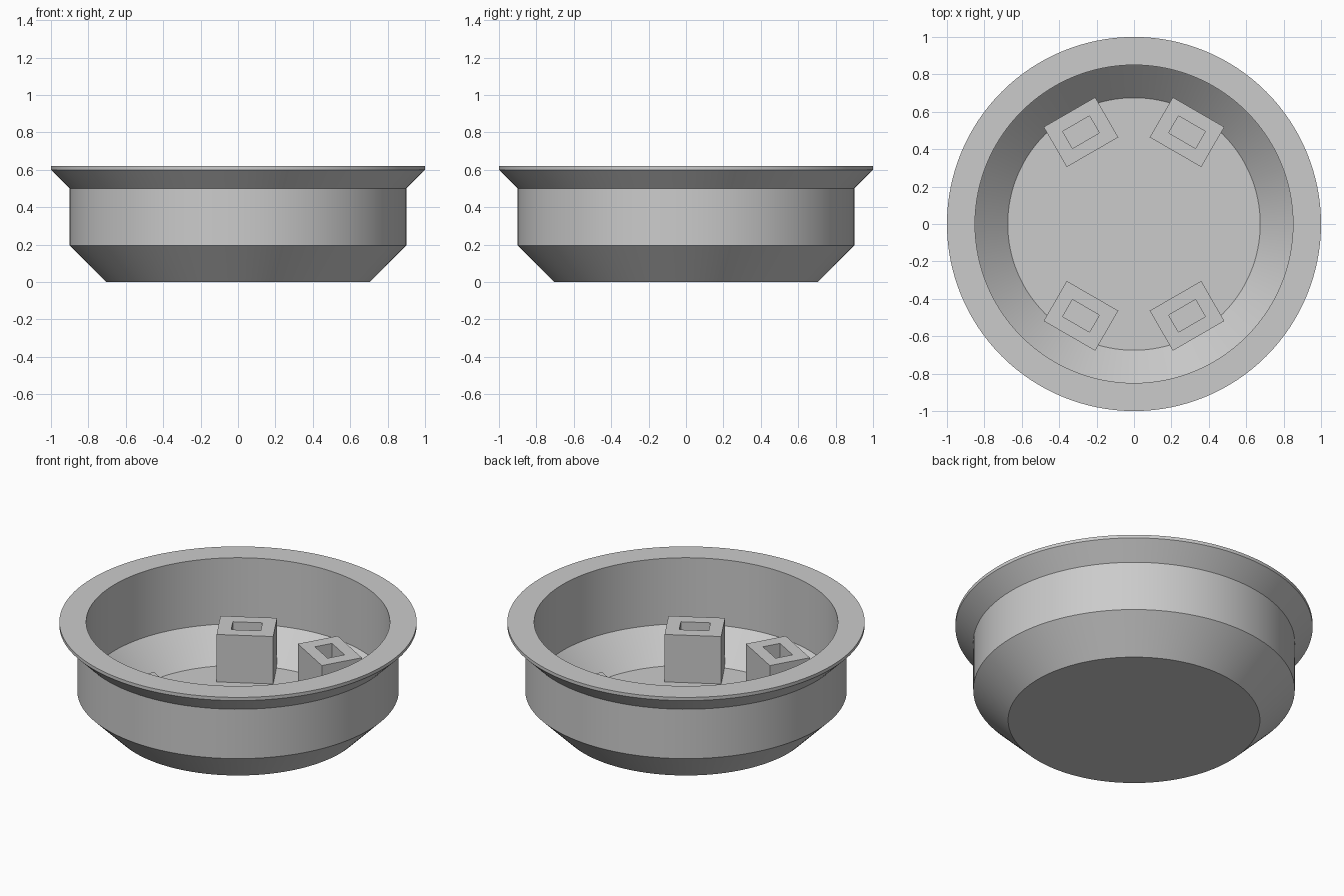
import bpy, bmesh, math
from mathutils import Matrix, Vector

old = bpy.data.objects.get("Cube")
if old:
    bpy.data.objects.remove(old, do_unlink=True)

# Single grey material
grey = bpy.data.materials.new("light_grey")
grey.use_nodes = True
colour = (0.6, 0.6, 0.6, 1)
grey.diffuse_color = colour
grey.node_tree.nodes["Principled BSDF"].inputs["Base Color"].default_value = colour


def add_object(name, bm):
    mesh = bpy.data.meshes.new(name)
    bmesh.ops.recalc_face_normals(bm, faces=bm.faces)
    bm.to_mesh(mesh)
    bm.free()
    mesh.materials.append(grey)
    obj = bpy.data.objects.new(name, mesh)
    bpy.context.collection.objects.link(obj)
    return obj


def revolve(name, profile, steps):
    """Turn a radius/height profile round z; its open ends become flat discs."""
    bm = bmesh.new()
    rings = []
    for r, z in profile:
        rings.append([bm.verts.new((r * math.cos(a), r * math.sin(a), z))
                      for a in (2 * math.pi * i / steps for i in range(steps))])
    for low, high in zip(rings, rings[1:]):
        for i in range(steps):
            j = (i + 1) % steps
            bm.faces.new((low[i], low[j], high[j], high[i]))
    bm.faces.new(rings[0])
    bm.faces.new(rings[-1])
    return add_object(name, bm)


def socket_block(name, angle):
    """Upright block with a rectangular pocket sunk into its top."""
    bm = bmesh.new()
    place = Matrix.Rotation(angle, 4, 'Z') @ Matrix.Translation((0.567, 0, 0.182))
    bmesh.ops.create_cube(bm, size=1, matrix=Matrix.Diagonal((0.247, 0.318, 0.296, 1)))
    top = max(bm.faces, key=lambda f: f.calc_center_median().z)
    # Inset the top to the pocket outline, then sink it
    bmesh.ops.inset_individual(bm, faces=[top], thickness=0.07)
    for v in top.verts:
        v.co.x = math.copysign(0.0525, v.co.x)
        v.co.y = math.copysign(0.083, v.co.y)
    bmesh.ops.extrude_discrete_faces(bm, faces=[top])
    floor = min((f for f in bm.faces if f.calc_area() < 0.0175 and f.normal.z > 0.9),
                key=lambda f: f.calc_center_median().xy.length)
    bmesh.ops.translate(bm, verts=floor.verts, vec=Vector((0, 0, -0.1)))
    bm.transform(place)
    return add_object(name, bm)


# Bowl: outside from the base up, over the flat rim, down the inside
bowl = revolve("bowl", [(0.705, 0), (0.9, 0.195), (0.9, 0.5), (1, 0.6), (1, 0.62),
                        (0.85, 0.62), (0.85, 0.212), (0.675, 0.037)], 128)
bpy.ops.object.select_all(action='DESELECT')
bowl.select_set(True)
bpy.context.view_layer.objects.active = bowl
bpy.ops.object.shade_smooth_by_angle(angle=math.radians(30))

# Four blocks on the floor
for side, degrees in (("back_left", 60), ("back_right", 120),
                      ("front_right", 240), ("front_left", 300)):
    socket_block("socket_block_" + side, math.radians(degrees))
